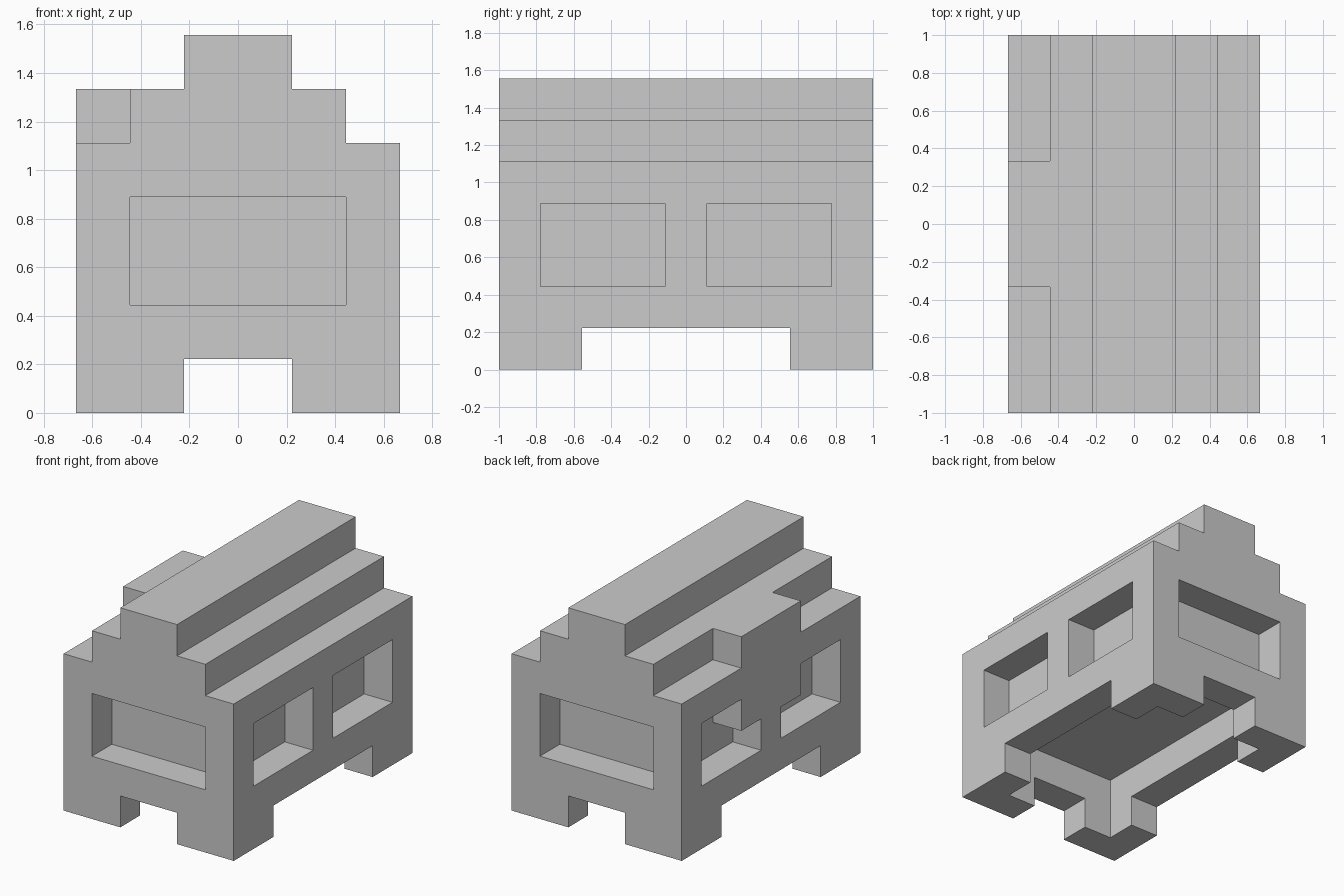
import bpy, bmesh
from itertools import product

if "Cube" in bpy.data.objects:
    bpy.data.objects.remove(bpy.data.objects["Cube"])

U = 2 / 9            # every part sits on a 6 x 9 x 7 block grid
NX, NY, NZ = 6, 9, 7


def cells(x0, x1, y0, y1, z0, z1):
    """Set of grid blocks filling a box."""
    return set(product(range(x0, x1), range(y0, y1), range(z0, z1)))


def mirrored(block_set, axis):
    """Add the mirror image across the middle of the grid."""
    n = (NX, NY, NZ)[axis]
    return block_set | {tuple(n - 1 - c if i == axis else c
                              for i, c in enumerate(b)) for b in block_set}


# Main hull and the stepped roof tiers
hull = cells(0, 6, 0, 9, 0, 5)
roof = cells(1, 5, 0, 9, 5, 6) | cells(2, 4, 0, 9, 6, 7)

# Hollow underside and the gaps that leave L-shaped corner legs
underside = cells(1, 5, 1, 8, 0, 2)
leg_gaps = cells(2, 4, 0, 9, 0, 1) | cells(0, 6, 2, 7, 0, 1)

# One-block-deep windows: wide ones on the ends, two along each side
end_windows = mirrored(cells(1, 5, 0, 1, 2, 4), 1)
side_windows = mirrored(mirrored(cells(0, 1, 1, 4, 2, 4), 0), 1)

# Flush panel on the left side, overlapping the windows and rising past the ledge
side_panel = cells(0, 1, 3, 6, 3, 6)

solid = (hull | roof) - underside - leg_gaps - end_windows - side_windows
solid |= side_panel


def build(name, blocks):
    """Skin the exposed block sides and merge coplanar faces."""
    bm = bmesh.new()
    verts = {}

    def vert(p):
        if p not in verts:
            verts[p] = bm.verts.new(((p[0] - NX / 2) * U, (p[1] - NY / 2) * U, p[2] * U))
        return verts[p]

    for b in sorted(blocks):
        for axis, side in product(range(3), (0, 1)):
            near = list(b)
            near[axis] += 2 * side - 1
            if tuple(near) in blocks:
                continue
            ring = []
            for s, t in ((0, 0), (1, 0), (1, 1), (0, 1)):
                p = list(b)
                p[axis] += side
                p[(axis + 1) % 3] += s
                p[(axis + 2) % 3] += t
                ring.append(vert(tuple(p)))
            bm.faces.new(ring if side else ring[::-1])
    bmesh.ops.dissolve_limit(bm, angle_limit=0.01, verts=bm.verts[:], edges=bm.edges[:])
    mesh = bpy.data.meshes.new(name)
    bm.to_mesh(mesh)
    bm.free()
    obj = bpy.data.objects.new(name, mesh)
    bpy.context.collection.objects.link(obj)
    return obj


build("block_body", solid)
